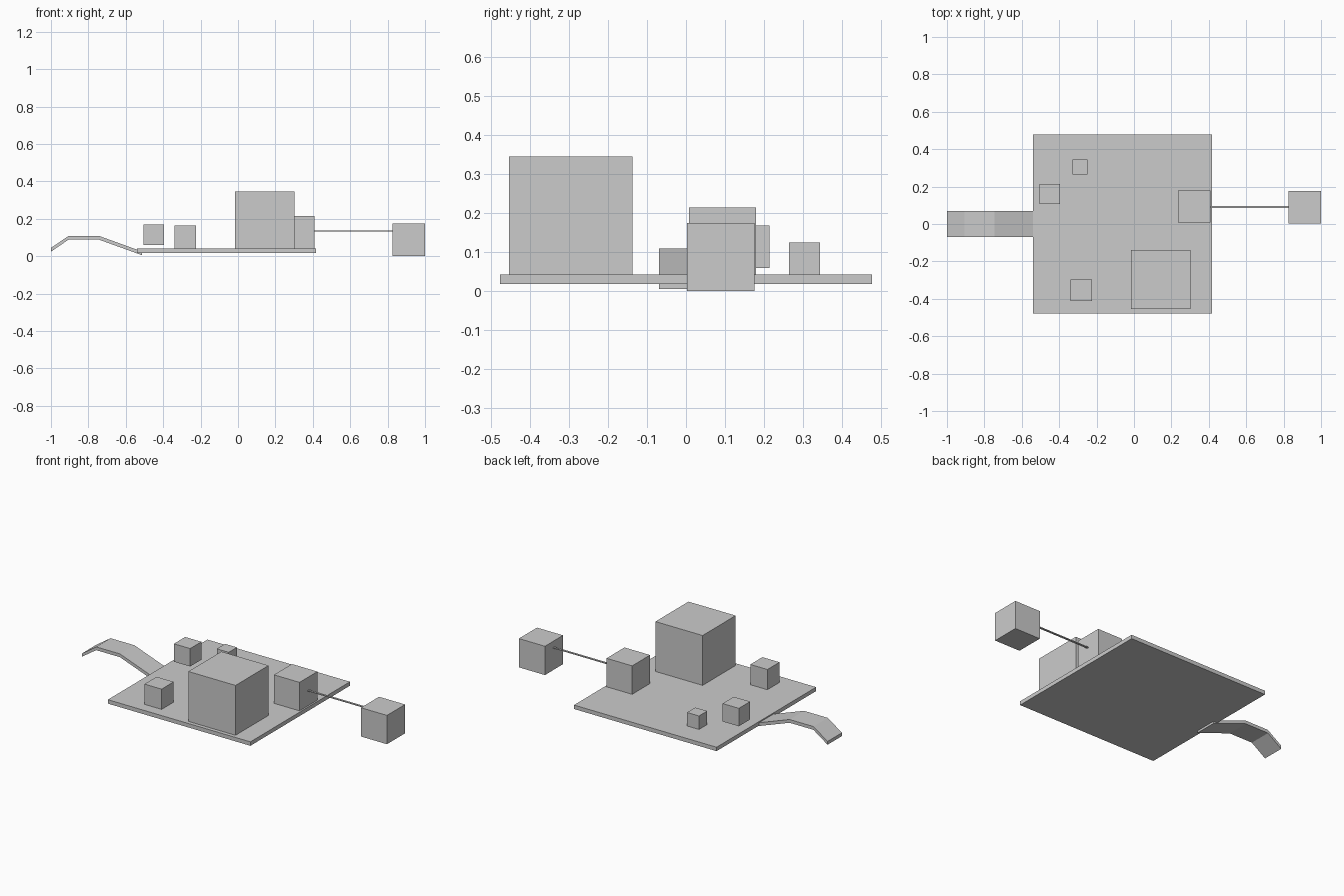
import bpy
import bmesh

cube = bpy.data.objects.get("Cube")
if cube:
    bpy.data.objects.remove(cube, do_unlink=True)

# Single plain grey for everything
grey = bpy.data.materials.new("plain_grey")
grey.use_nodes = True
grey.diffuse_color = (0.6, 0.6, 0.6, 1)
grey.node_tree.nodes["Principled BSDF"].inputs["Base Color"].default_value = (0.6, 0.6, 0.6, 1)


def finish(name, bm):
    bmesh.ops.recalc_face_normals(bm, faces=bm.faces)
    mesh = bpy.data.meshes.new(name)
    bm.to_mesh(mesh)
    bm.free()
    mesh.materials.append(grey)
    obj = bpy.data.objects.new(name, mesh)
    bpy.context.collection.objects.link(obj)
    return obj


def box(name, x, y, z):
    """Box spanning the given (low, high) ranges."""
    bm = bmesh.new()
    bmesh.ops.create_cube(bm, size=1)
    for v in bm.verts:
        v.co = [(lo + hi) / 2 + c * (hi - lo) for c, (lo, hi) in zip(v.co, (x, y, z))]
    return finish(name, bm)


def strip(name, top, thickness, y):
    """Bent slab: a side profile extruded along y."""
    bm = bmesh.new()
    outline = top + [(px, pz - thickness) for px, pz in reversed(top)]
    face = bm.faces.new([bm.verts.new((px, y[0], pz)) for px, pz in outline])
    new = bmesh.ops.extrude_face_region(bm, geom=[face])["geom"]
    moved = [g for g in new if isinstance(g, bmesh.types.BMVert)]
    bmesh.ops.translate(bm, verts=moved, vec=(0, y[1] - y[0], 0))
    return finish(name, bm)


# Flat base plate
top = 0.042
box("base_plate", (-0.54, 0.418), (-0.478, 0.478), (0.018, top))

# Blocks standing on the plate
box("large_block", (-0.015, 0.302), (-0.455, -0.138), (top, 0.345))
box("medium_block", (0.236, 0.408), (0.008, 0.18), (top, 0.215))
box("front_small_block", (-0.34, -0.225), (-0.412, -0.296), (top, 0.165))
box("back_tiny_block", (-0.328, -0.248), (0.265, 0.344), (top, 0.124))

# Block hovering just above the plate
box("raised_small_block", (-0.505, -0.396), (0.106, 0.214), (0.059, 0.168))

# Outlying block on a thin rod
box("outer_block", (0.825, 1.0), (0.002, 0.176), (0, 0.175))
box("connecting_rod", (0.4, 0.83), (0.085, 0.097), (0.132, 0.137))

# Bent ramp on the right-hand end
strip("bent_ramp", [(-1.0, 0.044), (-0.905, 0.109), (-0.745, 0.109), (-0.513, 0.025)],
      0.02, (-0.069, 0.069))
